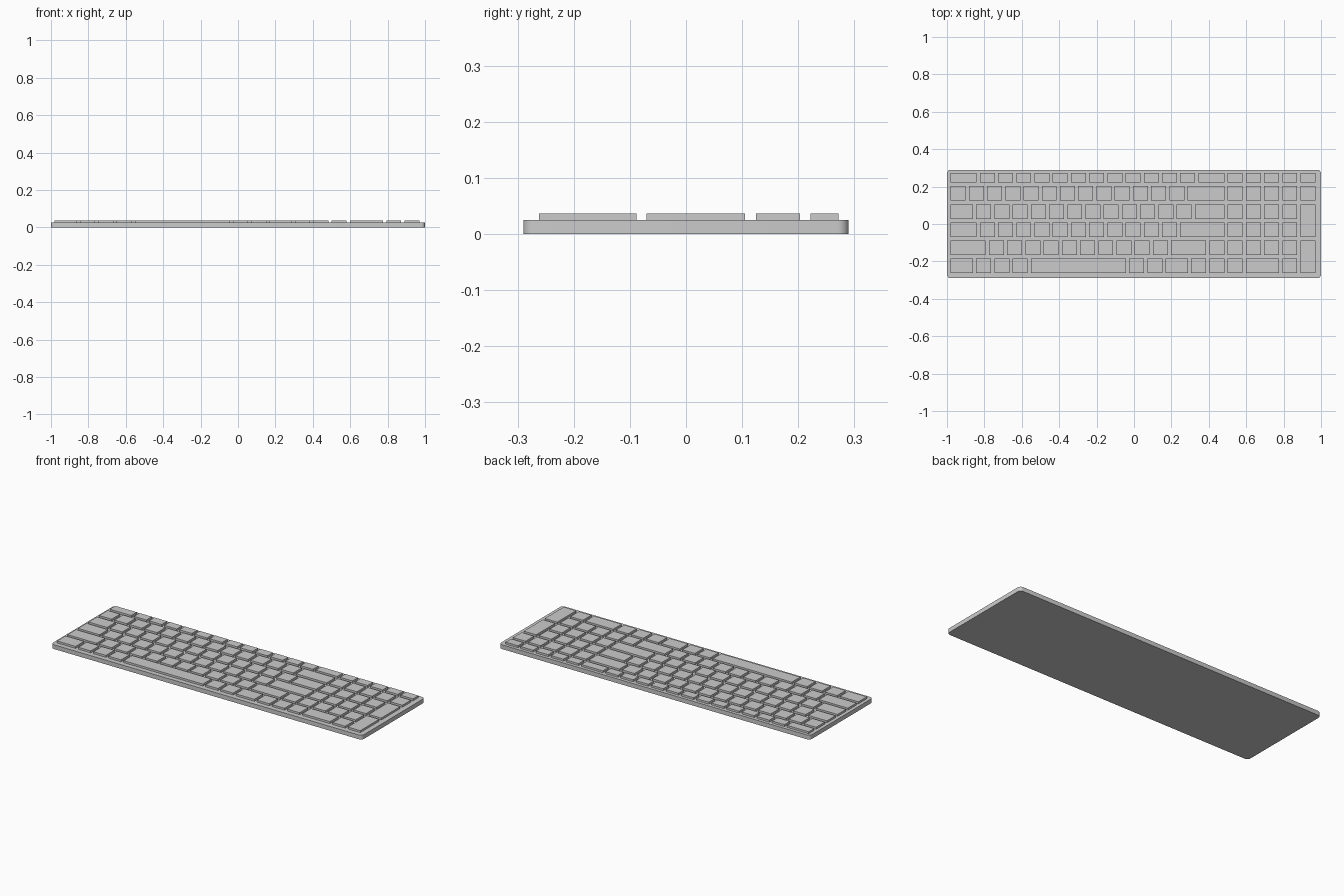
import bpy, bmesh, math

if "Cube" in bpy.data.objects:
    bpy.data.objects.remove(bpy.data.objects["Cube"])

BODY_TOP, KEY_TOP = 0.025, 0.0365
LEFT, UNIT, GAP = -0.98, 0.0974, 0.0175   # key grid start, pitch, spacing


def finish(bm, name):
    bmesh.ops.recalc_face_normals(bm, faces=bm.faces)
    mesh = bpy.data.meshes.new(name)
    bm.to_mesh(mesh)
    bm.free()
    ob = bpy.data.objects.new(name, mesh)
    bpy.context.collection.objects.link(ob)
    return ob


def rounded_slab(bm, x0, x1, y0, y1, z0, z1, r, seg):
    # rounded rectangle outline extruded upwards
    verts = []
    corners = [(x1 - r, y1 - r), (x0 + r, y1 - r), (x0 + r, y0 + r), (x1 - r, y0 + r)]
    for i, (cx, cy) in enumerate(corners):
        for k in range(seg + 1):
            a = math.pi / 2 * (i + k / seg)
            verts.append(bm.verts.new((cx + r * math.cos(a), cy + r * math.sin(a), z0)))
    face = bm.faces.new(verts)
    ext = bmesh.ops.extrude_face_region(bm, geom=[face], use_keep_orig=True)
    for v in ext["geom"]:
        if isinstance(v, bmesh.types.BMVert):
            v.co.z = z1


def box(bm, x0, x1, y0, y1, z0, z1):
    vs = bmesh.ops.create_cube(bm, size=1)["verts"]
    for v in vs:
        v.co.x = x1 if v.co.x > 0 else x0
        v.co.y = y1 if v.co.y > 0 else y0
        v.co.z = z1 if v.co.z > 0 else z0


def key_row(name, widths, y0, y1, start=0.0):
    # a row of flat keycaps, widths given in key units
    bm = bmesh.new()
    u = start
    for w in widths:
        x = LEFT + u * UNIT
        box(bm, x, x + w * UNIT - GAP, y0, y1, BODY_TOP - 0.001, KEY_TOP)
        u += w
    return finish(bm, name)


# Case
bm = bmesh.new()
rounded_slab(bm, -1, 1, -0.29, 0.29, 0, BODY_TOP, 0.02, 6)
case = finish(bm, "case")
bpy.context.view_layer.objects.active = case
case.select_set(True)
bpy.ops.object.shade_smooth_by_angle(angle=math.radians(30))

# Key rows, back to front
key_row("function_keys", [1.6] + [1] * 12 + [1.6] + [1] * 5, 0.222, 0.272)
key_row("number_keys", [1] * 13 + [2.2] + [1] * 5, 0.125, 0.203)
key_row("upper_letter_keys", [1.4] + [1] * 12 + [1.8] + [1] * 4, 0.027, 0.105)
key_row("middle_letter_keys", [1.6] + [1] * 11 + [2.6] + [1] * 4, -0.070, 0.008)
key_row("lower_letter_keys", [2.1] + [1] * 10 + [2.1] + [1] * 5, -0.166, -0.088)
key_row("space_bar_keys", [1.4, 1, 1, 1, 5.4, 1, 1, 1.4, 1, 1, 1, 2, 1], -0.262, -0.184)

# Double-height number pad keys
key_row("tall_plus_key", [1], -0.070, 0.105, 19.2)
key_row("tall_enter_key", [1], -0.262, -0.088, 19.2)
